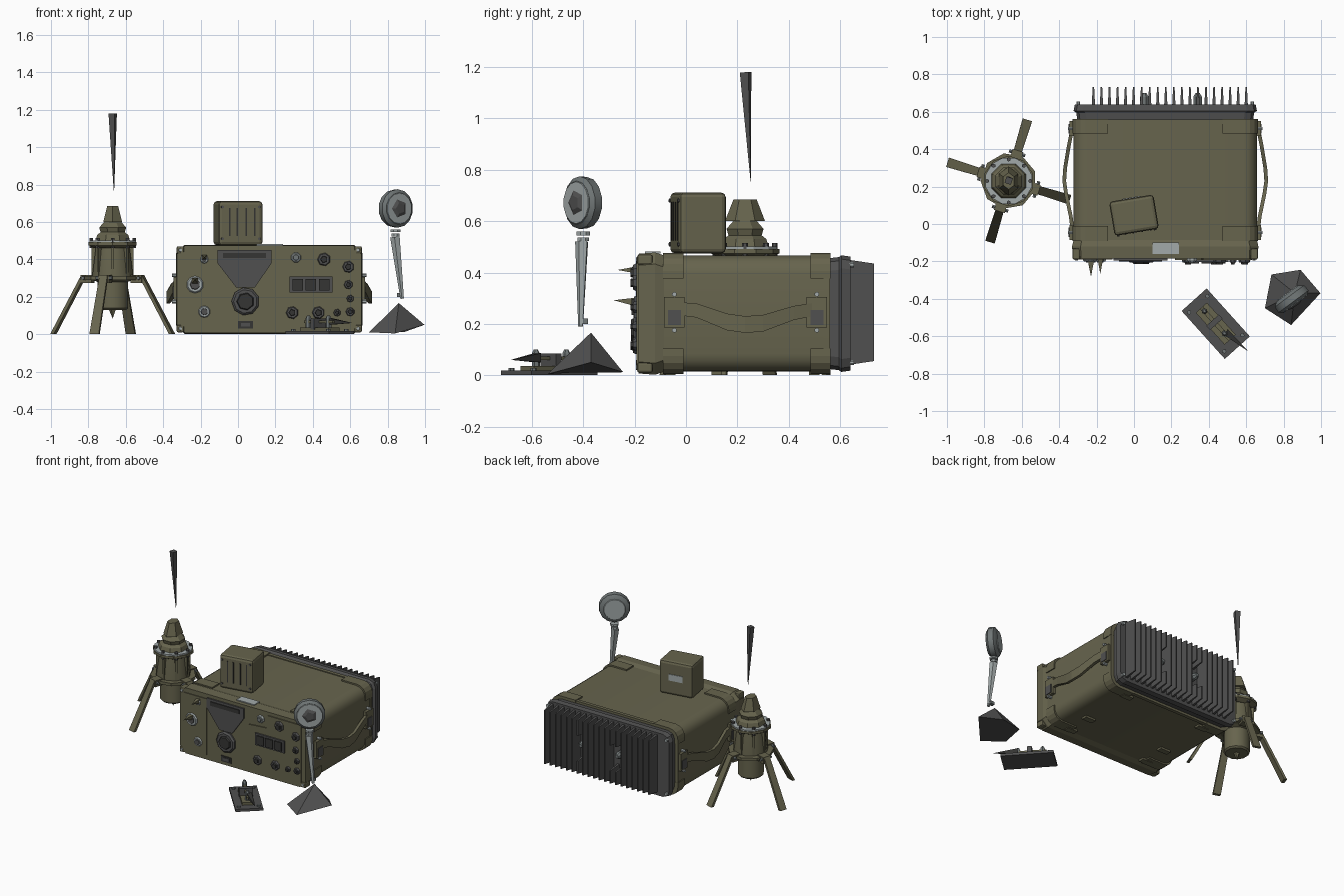
import bpy, bmesh, math
from mathutils import Matrix, Vector

old = bpy.data.objects.get("Cube")
if old:
    bpy.data.objects.remove(old)

def material(name, rgb):
    m = bpy.data.materials.new(name)
    m.use_nodes = True
    col = (*rgb, 1)
    m.diffuse_color = col
    m.node_tree.nodes["Principled BSDF"].inputs["Base Color"].default_value = col
    return m

OLIVE = material("olive paint", (0.135, 0.128, 0.075))
GREY = material("dark grey metal", (0.08, 0.08, 0.08))
BLACK = material("black rubber", (0.035, 0.035, 0.033))
STEEL = material("pale steel", (0.36, 0.4, 0.4))
MID = material("mid grey metal", (0.16, 0.18, 0.18))
ID = Matrix.Identity(4)

def finish(name, bm, mat, smooth=False, bevel=0):
    bmesh.ops.remove_doubles(bm, verts=bm.verts, dist=1e-5)
    bmesh.ops.recalc_face_normals(bm, faces=bm.faces)
    me = bpy.data.meshes.new(name)
    bm.to_mesh(me)
    bm.free()
    me.materials.append(mat)
    ob = bpy.data.objects.new(name, me)
    bpy.context.collection.objects.link(ob)
    if bevel:
        mod = ob.modifiers.new("bevel", 'BEVEL')
        mod.width = bevel
        mod.segments = 2
    if smooth:
        bpy.ops.object.select_all(action='DESELECT')
        ob.select_set(True)
        bpy.context.view_layer.objects.active = ob
        bpy.ops.object.shade_smooth_by_angle(angle=math.radians(35))
    return ob

def loft(name, mat, rings, smooth=False):
    """Skin a list of equal-length point rings and cap both ends."""
    bm = bmesh.new()
    vs = [[bm.verts.new(p) for p in r] for r in rings]
    n = len(vs[0])
    for a, b in zip(vs, vs[1:]):
        for i in range(n):
            bm.faces.new((a[i], a[(i + 1) % n], b[(i + 1) % n], b[i]))
    bm.faces.new(vs[0])
    bm.faces.new(vs[-1])
    return finish(name, bm, mat, smooth)

def box(name, mat, c, size, M=ID, bevel=0):
    bm = bmesh.new()
    bmesh.ops.create_cube(bm, size=1, matrix=M @ Matrix.Translation(c) @ Matrix.Diagonal((*size, 1)))
    return finish(name, bm, mat, bevel=bevel)

def prism(name, mat, outline, y0, y1, smooth=False):
    """Extrude an x-z outline along y."""
    return loft(name, mat, [[(x, y, z) for x, z in outline] for y in (y0, y1)], smooth)

def lathe(name, mat, profile, M=ID, n=8, smooth=False, sx=1):
    """Turn (radius, height) pairs about the local z axis."""
    rings = []
    for r, h in profile:
        r = max(r, 0.0005)
        rings.append([M @ Vector((sx * r * math.cos(math.tau * (i + .5) / n),
                                  r * math.sin(math.tau * (i + .5) / n), h)) for i in range(n)])
    return loft(name, mat, rings, smooth)

def along(p, d):
    return Matrix.Translation(p) @ Vector(d).to_track_quat('Z', 'Y').to_matrix().to_4x4()

def rod(name, mat, p, q, r1, r2, n=6):
    d = Vector(q) - Vector(p)
    return lathe(name, mat, [(r1, 0), (r2, d.length)], along(p, d), n)

def stud(name, mat, x, z, r, depth, n=8, y=-0.18, tip=0.85):
    """Round fitting standing on the front panel."""
    return lathe(name, mat, [(r, 0), (r, depth * .6), (r * tip, depth)], along((x, y, z), (0, -1, 0)), n)

CX, CZ = 0.167, 0.24
def rounded(hw, hh, r, seg=4):
    pts = []
    for k, (sx, sz) in enumerate(((1, 1), (-1, 1), (-1, -1), (1, -1))):
        for i in range(seg + 1):
            a = math.pi / 2 * (k + i / seg)
            pts.append((CX + sx * (hw - r) + r * math.cos(a), CZ + sz * (hh - r) + r * math.sin(a)))
    return pts

# Main case with front bezel and rear collar
prism("case_body", OLIVE, rounded(0.49, 0.226, 0.07), -0.11, 0.56, True)
loft("front_bezel", OLIVE, [[(x, y, z) for x, z in rounded(w, h, 0.045, 1)]
     for y, w, h in ((-0.185, 0.494, 0.233), (-0.12, 0.498, 0.238), (-0.085, 0.49, 0.226))])
prism("rear_collar", OLIVE, rounded(0.495, 0.232, 0.07), 0.535, 0.56, True)

# Corner brackets wrapped round the four long edges
for sx in (-1, 1):
    for sz in (-1, 1):
        for y0, y1 in ((-0.09, -0.01), (0.485, 0.562)):
            hw, hh, r = 0.497, 0.236, 0.07
            pts = [(hw - 0.19, hh)]
            for i in range(5):
                a = math.pi / 2 * (1 - i / 4)
                pts.append((hw - r + r * math.cos(a), hh - r + r * math.sin(a)))
            pts += [(hw, hh - 0.1), (hw - 0.19, hh - 0.1)]
            prism("corner_bracket", OLIVE, [(CX + sx * x, CZ + sz * z) for x, z in pts], y0, y1)
        x, z = CX + sx * 0.475, CZ + sz * 0.21
        box("corner_bumper", OLIVE, (x, -0.16, z), (0.04, 0.06, 0.04), bevel=0.008)
        stud("corner_bolt", STEEL, x, z, 0.011, 0.014, 6)
        lathe("rear_bolt", STEEL, [(0.011, 0), (0.011, 0.02)], along((CX + sx * 0.465, 0.635, CZ + sz * 0.19), (0, 1, 0)))

# Feet
for x in (-0.15, 0.48):
    for y in (-0.06, 0.12, 0.5):
        box("foot", OLIVE, (x, y, 0.01), (0.08, 0.04, 0.02))

# Side straps, their anchors and clips
for s in (-1, 1):
    face = CX + s * 0.49
    rings = []
    for y, out, z0, z1 in ((-0.04, 0.015, .235, .285), (0.04, 0.025, .225, .28), (0.16, 0.05, .175, .24),
                           (0.23, 0.06, .165, .23), (0.3, 0.055, .17, .235), (0.42, 0.035, .215, .27),
                           (0.52, 0.015, .235, .285)):
        xi, xo = face + s * (out - 0.02), face + s * out
        rings.append([(xi, y, z0), (xo, y, z0), (xo, y, z1), (xi, y, z1)])
    loft("side_strap", OLIVE, rings)
    for y in (-0.045, 0.51):
        box("strap_anchor", OLIVE, (face + s * .006, y, 0.245), (0.03, 0.08, 0.12))
        box("anchor_pad", GREY, (face + s * .02, y, 0.225), (0.012, 0.05, 0.06))
        for z in (0.175, 0.315):
            lathe("anchor_bolt", STEEL, [(0.01, 0), (0.01, 0.03)], along((face, y, z), (s, 0, 0)), 6)

# Rear heat sink
loft("rear_plate", GREY, [[(x, y, z) for x, z in rounded(w, h, 0.05, 2)]
     for y, w, h in ((0.55, 0.47, 0.215), (0.595, 0.475, 0.22), (0.605, 0.49, 0.227), (0.64, 0.483, 0.222))])
for i in range(20):
    x = -0.217 + i * 0.043
    parts = ((0.04, 0.16), (0.31, 0.45)) if i in (6, 7, 13) else ((0.04, 0.45),)
    for z0, z1 in parts:
        loft("cooling_fin", GREY, [[(x - t, 0.63, z0), (x + t, 0.63, z0), (x + t, 0.63, z1), (x - t, 0.63, z1)]
             if k == 0 else [(x - t, 0.732, z0 + .015), (x + t, 0.732, z0 + .015),
                             (x + t, 0.732, z1 - .015), (x - t, 0.732, z1 - .015)]
             for k, t in ((0, 0.009), (1, 0.004))])
for x in (0.055, 0.34):
    lathe("rear_fitting", MID, [(0.025, 0), (0.025, 0.04), (0.012, 0.06)], along((x, 0.64, 0.24), (0, 1, 0)))

# Front panel plates
prism("control_plate", OLIVE, [(0.22, 0.03), (0.63, 0.03), (0.63, 0.45), (0.37, 0.45), (0.36, 0.36), (0.22, 0.35)], -0.192, -0.18)
box("connector_plate", OLIVE, (-0.21, -0.186, 0.24), (0.19, 0.01, 0.4))
prism("dial_shield", GREY, [(-0.11, 0.45), (0.18, 0.45), (0.18, 0.38), (0.09, 0.25), (-0.01, 0.25), (-0.11, 0.38)], -0.195, -0.18)
box("dial_window", BLACK, (0.035, -0.197, 0.42), (0.23, 0.008, 0.028))
stud("tuning_knob", GREY, 0.04, 0.175, 0.075, 0.025, 9)
stud("tuning_knob_cap", BLACK, 0.04, 0.175, 0.05, 0.035, 7)
box("lower_socket", BLACK, (0.04, -0.185, 0.05), (0.08, 0.012, 0.04))
box("lower_socket_face", GREY, (0.04, -0.19, 0.05), (0.05, 0.008, 0.02))
box("top_label", STEEL, (0.17, -0.13, 0.478), (0.14, 0.06, 0.008))

# Left connectors, two of them with long pointed plugs
for x, z, r in ((-0.18, 0.4, 0.022), (-0.23, 0.265, 0.046), (-0.18, 0.12, 0.032)):
    stud("connector_ring", STEEL, x, z, r, 0.02, 10)
    stud("connector_core", GREY, x, z, r * 0.65, 0.026, 7)
rod("upper_plug", OLIVE, (-0.18, -0.19, 0.41), (-0.18, -0.265, 0.41), 0.02, 0.0, 4)
rod("middle_plug", OLIVE, (-0.23, -0.19, 0.285), (-0.23, -0.28, 0.292), 0.025, 0.0, 4)

# Right controls
box("counter_frame", GREY, (0.39, -0.195, 0.265), (0.23, 0.016, 0.085))
for i in range(3):
    box("counter_wheel", BLACK, (0.32 + i * 0.07, -0.205, 0.265), (0.056, 0.014, 0.062))
stud("lamp_ring", STEEL, 0.31, 0.41, 0.028, 0.02)
stud("lamp", MID, 0.31, 0.41, 0.018, 0.028)
for x, z, r in ((0.46, 0.4, 0.036), (0.59, 0.36, 0.032), (0.59, 0.265, 0.024), (0.6, 0.19, 0.02),
                (0.6, 0.12, 0.024), (0.53, 0.115, 0.02), (0.43, 0.115, 0.034), (0.29, 0.115, 0.034)):
    stud("control_knob", GREY, x, z, r, 0.026, 7)
    stud("control_knob_cap", BLACK, x, z, r * 0.6, 0.036, 5)

# Speaker box on the lid
M = Matrix.Translation((0, 0.047, 0)) @ Matrix.Rotation(math.radians(9.5), 4, 'Z')
box("speaker_box", OLIVE, (0, 0, 0.593), (0.24, 0.185, 0.237), M, 0.018)
for x in (-0.06, -0.02, 0.03, 0.075):
    box("speaker_slot", BLACK, (x, -0.0925, 0.6), (0.008, 0.006, 0.15), M)
for x in (-0.1, 0.1):
    for z in (0.51, 0.68):
        lathe("speaker_bolt", GREY, [(0.008, 0), (0.008, 0.008)], M @ along((x, -0.09, z), (0, -1, 0)), 6)
box("speaker_label", STEEL, (0, 0.0935, 0.6), (0.1, 0.006, 0.045), M)

# Antenna base with four legs
B = Matrix.Translation((-0.67, 0.23, 0))
lathe("antenna_base", OLIVE, [(0.075, 0.13), (0.085, 0.14), (0.085, 0.28), (0.112, 0.29), (0.112, 0.32), (0.092, 0.475)], B, 12, True)
lathe("base_point", OLIVE, [(0.0, 0.085), (0.022, 0.135)], B, 5)
lathe("leg_collar", OLIVE, [(0.15, 0.29), (0.15, 0.31)], B, 9)
lathe("base_flange", OLIVE, [(0.105, 0.46), (0.135, 0.475), (0.135, 0.492)], B, 10)
lathe("flange_ring", STEEL, [(0.128, 0.488), (0.128, 0.502)], B, 12)
lathe("lower_cap", OLIVE, [(0.1, 0.5), (0.09, 0.53), (0.07, 0.545), (0.078, 0.57), (0.05, 0.6)], B, 8)
lathe("upper_cap", OLIVE, [(0.078, 0.6), (0.045, 0.685)], B, 6, sx=0.75)
for k in range(8):
    a = math.tau * k / 8
    u = Vector((math.cos(a), math.sin(a), 0))
    p = B @ (u * 0.115)
    lathe("flange_bolt", GREY, [(0.011, 0.46), (0.011, 0.515)], Matrix.Translation(p), 6)
    R = B @ Matrix.Rotation(a, 4, 'Z')
    box("base_rib", OLIVE, (0.1, 0, 0.39), (0.025, 0.014, 0.16), R)
for k in range(4):
    R = B @ Matrix.Rotation(math.radians(-17 + 90 * k), 4, 'Z')
    loft("antenna_leg", OLIVE, [[R @ Vector(p) for p in ((x, -w, z), (x + .02, -w, z), (x + .02, w, z), (x, w, z))]
         for x, z, w in ((0.15, 0.315, 0.022), (0.322, 0.0, 0.026))])
    box("leg_hinge", OLIVE, (0.14, 0, 0.295), (0.06, 0.06, 0.045), R)
    rod("hinge_pin", MID, R @ Vector((0.155, -0.045, 0.3)), R @ Vector((0.155, 0.045, 0.3)), 0.01, 0.01)
rod("antenna_whip", GREY, (-0.663, 0.252, 0.755), (-0.67, 0.232, 1.18), 0.0, 0.025, 4).scale.x = 1

# Hand key on its base plate
K = Matrix.Translation((0.437, -0.533, 0)) @ Matrix.Rotation(math.radians(-48), 4, 'Z')
box("key_plate", GREY, (0, 0, 0.009), (0.345, 0.18, 0.018), K)
box("key_bed", OLIVE, (0, 0, 0.026), (0.23, 0.08, 0.02), K)
box("key_lever", OLIVE, (0, 0, 0.066), (0.23, 0.022, 0.014), K)
box("key_pivot", GREY, (-0.01, 0, 0.055), (0.03, 0.09, 0.06), K)
for x in (-0.09, 0.07):
    lathe("key_contact", MID, [(0.016, 0.03), (0.016, 0.085), (0.008, 0.1)], K @ Matrix.Translation((x, 0, 0)), 6)
for x in (-0.14, 0.14):
    for y in (-0.065, 0.065):
        lathe("key_screw", MID, [(0.012, 0.015), (0.012, 0.028)], K @ Matrix.Translation((x, y, 0)), 6)
rod("key_handle", BLACK, K @ Vector((0.07, 0.01, 0.068)), K @ Vector((0.225, 0.03, 0.06)), 0.025, 0.0, 4)

# Microphone: faceted foot, tapered stem and round head
base = [(0.89, -0.245, 0.012), (0.735, -0.27, 0.01), (0.7, -0.45, 0.01), (0.84, -0.54, 0.004), (0.997, -0.37, 0.05)]
loft("microphone_foot", GREY, [base, [(0.86, -0.37, 0.166)] * 5])
rod("microphone_stem", STEEL, (0.84, -0.405, 0.52), (0.878, -0.41, 0.19), 0.027, 0.01, 5)
box("stem_switch", MID, (0.865, -0.395, 0.21), (0.03, 0.025, 0.02))
for z, r in ((0.53, 0.024), (0.552, 0.028)):
    lathe("stem_collar", STEEL, [(r, z - .007), (r, z + .007)], Matrix.Translation((0.842, -0.4, 0)), 8)
H = along((0.842, -0.4, 0.672), (0.59, -0.8, 0))
lathe("microphone_head", MID, [(0.075, -0.035), (0.1, -0.018), (0.103, 0.018), (0.085, 0.032)], H, 14, True)
lathe("head_back", STEEL, [(0.07, -0.04), (0.075, -0.03)], H, 14)
lathe("head_face", STEEL, [(0.084, 0.03), (0.082, 0.036)], H, 14)
lathe("head_grille", GREY, [(0.055, 0.034), (0.03, 0.045)], H, 5)
